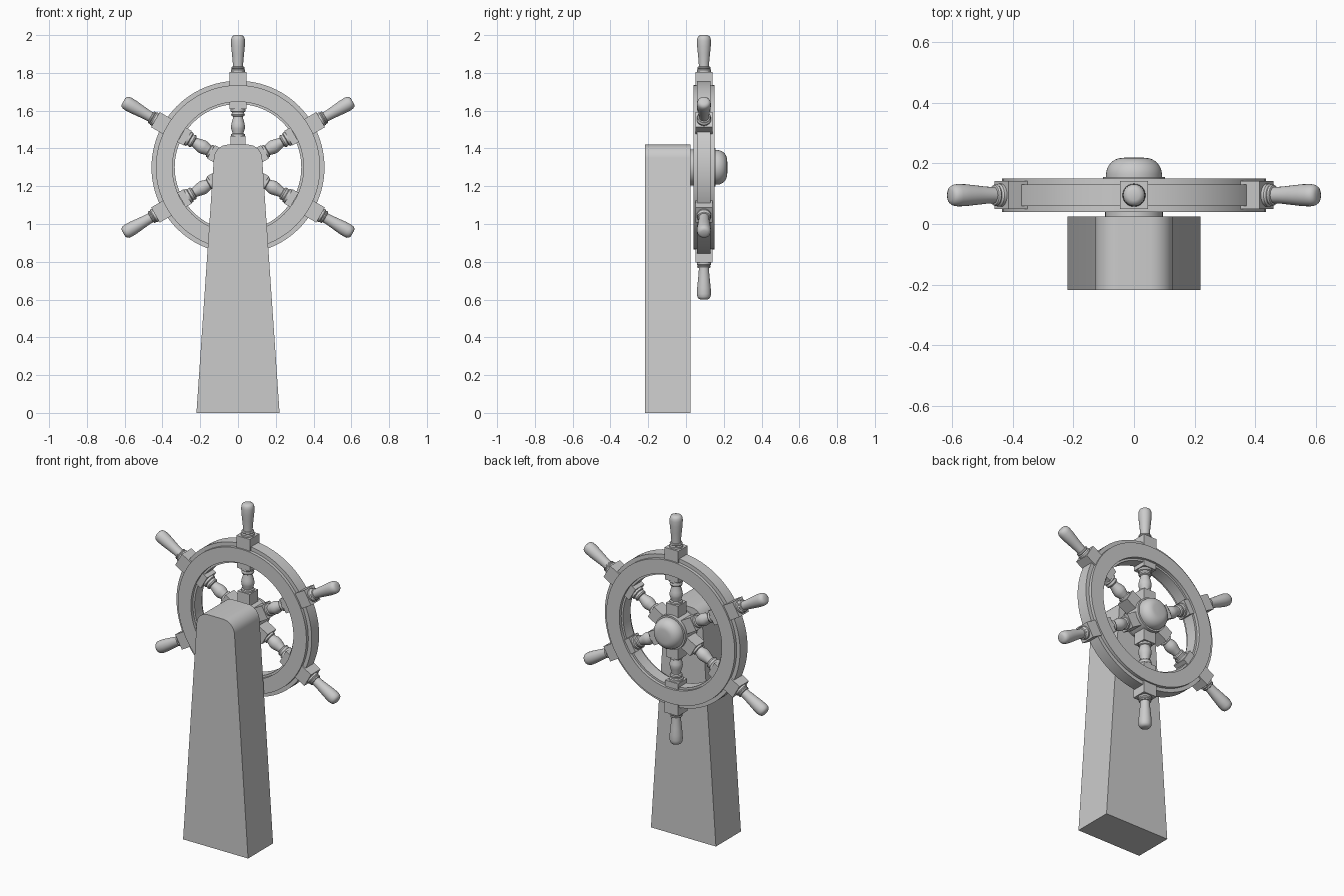
import bpy, bmesh
from math import pi, cos, sin, radians
from mathutils import Matrix

if "Cube" in bpy.data.objects:
    bpy.data.objects.remove(bpy.data.objects["Cube"])

CENTRE = (0, 0.095, 1.3)


def make(name, bm, matrix=None, angle=35):
    bmesh.ops.recalc_face_normals(bm, faces=bm.faces)
    me = bpy.data.meshes.new(name)
    bm.to_mesh(me)
    bm.free()
    if matrix:
        me.transform(matrix)
    ob = bpy.data.objects.new(name, me)
    bpy.context.collection.objects.link(ob)
    bpy.ops.object.select_all(action='DESELECT')
    ob.select_set(True)
    bpy.context.view_layer.objects.active = ob
    bpy.ops.object.shade_smooth_by_angle(angle=radians(angle))
    return ob


def lathe(bm, profile, n, closed=False):
    """Spin (radius, height) points around z; open profiles get end caps."""
    rings = [[bm.verts.new((r * cos(2 * pi * i / n), r * sin(2 * pi * i / n), h))
              for i in range(n)] for r, h in profile]
    pairs = list(zip(rings, rings[1:]))
    if closed:
        pairs.append((rings[-1], rings[0]))
    else:
        bm.faces.new(rings[0])
        bm.faces.new(rings[-1])
    for a, b in pairs:
        for i in range(n):
            j = (i + 1) % n
            bm.faces.new((a[i], a[j], b[j], b[i]))


def block(bm, z0, z1, half):
    m = Matrix.Translation((0, 0, (z0 + z1) / 2)) @ Matrix.Diagonal((2 * half, 2 * half, z1 - z0, 1))
    bmesh.ops.create_cube(bm, size=1, matrix=m)


# tapered pedestal with rounded top corners
bm = bmesh.new()
outline = [(-0.22, 0), (0.22, 0), (0.123, 1.42), (-0.123, 1.42)]
front = bm.faces.new([bm.verts.new((x, -0.217, z)) for x, z in outline])
ext = bmesh.ops.extrude_face_region(bm, geom=[front])
bmesh.ops.translate(bm, vec=(0, 0.242, 0),
                    verts=[g for g in ext['geom'] if isinstance(g, bmesh.types.BMVert)])
corners = [e for e in bm.edges if all(v.co.z > 1.4 for v in e.verts)
           and abs(e.verts[0].co.x - e.verts[1].co.x) < 0.01]
bmesh.ops.bevel(bm, geom=corners, offset=0.07, segments=8, profile=0.5, affect='EDGES')
make("pedestal", bm)

# wheel axis points along +y
axis = Matrix.Translation(CENTRE) @ Matrix.Rotation(-pi / 2, 4, 'X')

# rim: middle band with narrower plates on both sides
half = [(0.335, 0.036), (0.347, 0.036), (0.347, 0.055), (0.435, 0.055), (0.435, 0.036), (0.458, 0.036)]
bm = bmesh.new()
lathe(bm, half + [(r, -h) for r, h in reversed(half)], 96, closed=True)
make("wheel_rim", bm, axis)

# hub drum with collars and a domed cap
dome = [(0.037 + 0.055 * cos(a), 0.068 + 0.055 * sin(a))
        for a in [i * pi / 20 for i in range(11)]]
bm = bmesh.new()
lathe(bm, [(0.095, -0.075), (0.095, -0.055), (0.102, -0.055), (0.102, 0.06), (0.092, 0.06)]
      + dome + [(0.018, 0.1245)], 48)
make("wheel_hub", bm, axis)

# turned spokes with square blocks and grip handles
baluster = [(0.036, 0.16), (0.036, 0.176), (0.029, 0.18), (0.031, 0.19), (0.036, 0.205),
            (0.037, 0.218), (0.034, 0.235), (0.028, 0.255), (0.026, 0.268), (0.033, 0.272),
            (0.036, 0.279), (0.033, 0.286), (0.033, 0.292), (0.040, 0.296), (0.040, 0.315)]
grip = [(0.038, 0.50), (0.038, 0.515), (0.033, 0.521), (0.036, 0.526), (0.033, 0.532),
        (0.027, 0.534), (0.028, 0.56), (0.032, 0.60), (0.036, 0.64), (0.037, 0.67),
        (0.035, 0.685), (0.029, 0.695), (0.018, 0.70)]
for k in range(6):
    turn = Matrix.Translation(CENTRE) @ Matrix.Rotation(k * pi / 3, 4, 'Y')
    bm = bmesh.new()
    block(bm, 0.05, 0.165, 0.041)
    lathe(bm, baluster, 24)
    block(bm, 0.308, 0.345, 0.044)
    make(f"spoke_{k + 1}", bm, turn)
    bm = bmesh.new()
    block(bm, 0.425, 0.505, 0.046)
    lathe(bm, grip, 24)
    make(f"handle_{k + 1}", bm, turn)
